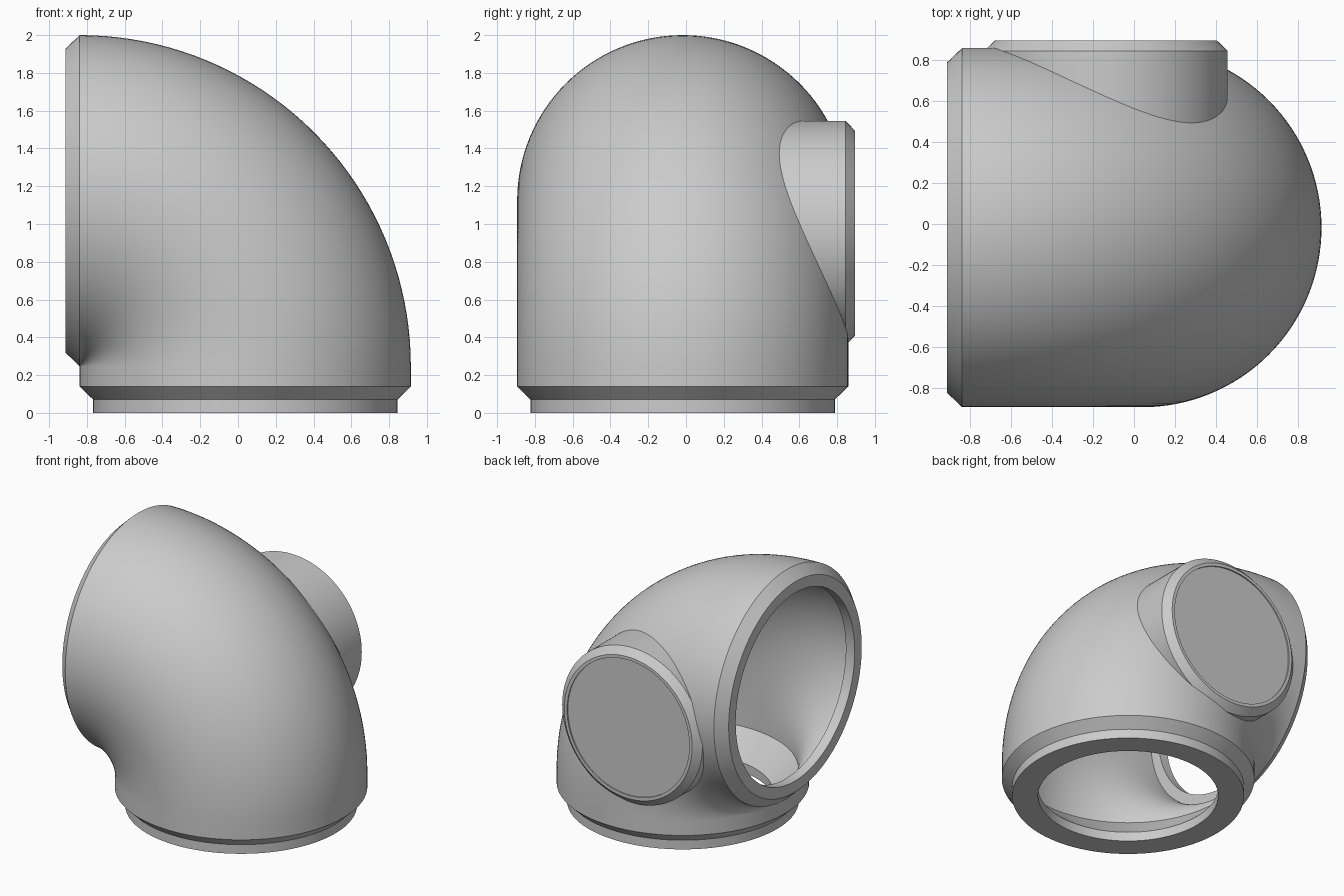
import bpy
import bmesh
from math import sin, cos, pi, radians
from mathutils import Vector

cube = bpy.data.objects.get("Cube")
if cube:
    bpy.data.objects.remove(cube, do_unlink=True)

SEG = 128
ARC = 40
BEND = 0.8765                               # centreline and outer pipe radius
BORE = 0.8
PIVOT = Vector((-0.838, -0.0175, 0.247))    # centre of the bend

grey = bpy.data.materials.new("light_grey")
grey.use_nodes = True
colour = (0.6, 0.6, 0.6, 1)
grey.diffuse_color = colour
grey.node_tree.nodes["Principled BSDF"].inputs["Base Color"].default_value = colour


def station(angle, radius, offset=0.0):
    """Ring across the bend at an angle, shifted along the pipe axis."""
    out = Vector((cos(angle), 0, sin(angle)))
    along = Vector((-sin(angle), 0, cos(angle)))
    centre = PIVOT + out * BEND + along * offset
    side = Vector((0, 1, 0))
    return [centre + radius * (out * cos(t) + side * sin(t))
            for t in (2 * pi * i / SEG for i in range(SEG))]


def bend(radius):
    return [station(pi / 2 * i / ARC, radius) for i in range(ARC + 1)]


def base(profile):
    return [station(0, r, z - PIVOT.z) for r, z in profile]


def loft(name, rings, closed=False):
    """Skin a row of rings; join last to first, or cap both ends."""
    bm = bmesh.new()
    loops = [[bm.verts.new(p) for p in ring] for ring in rings]
    pairs = list(zip(loops, loops[1:]))
    if closed:
        pairs.append((loops[-1], loops[0]))
    else:
        bm.faces.new(loops[0])
        bm.faces.new(loops[-1])
    for a, b in pairs:
        for i in range(SEG):
            j = (i + 1) % SEG
            bm.faces.new((a[i], a[j], b[j], b[i]))
    bmesh.ops.remove_doubles(bm, verts=bm.verts, dist=1e-5)
    bmesh.ops.recalc_face_normals(bm, faces=bm.faces)
    mesh = bpy.data.meshes.new(name)
    bm.to_mesh(mesh)
    bm.free()
    mesh.materials.append(grey)
    obj = bpy.data.objects.new(name, mesh)
    bpy.context.collection.objects.link(obj)
    return obj


def smooth(obj):
    bpy.ops.object.select_all(action="DESELECT")
    obj.select_set(True)
    bpy.context.view_layer.objects.active = obj
    bpy.ops.object.shade_smooth_by_angle(angle=radians(25))


# Hollow elbow: outer skin from base to mouth, inward lip, then the bore back down
outer = base(((0.805, 0), (0.805, 0.07), (BEND, 0.14)))
lip = [station(pi / 2, r, d) for r, d in ((0.805, 0.075), (0.72, 0.075), (0.72, 0))]
seat = base(((0.625, 0.07), (0.625, 0)))
elbow = loft("elbow_pipe", outer + bend(BEND) + lip + bend(BORE)[::-1] + seat, True)
smooth(elbow)

# Side boss with a chamfered rim and a shallow closed plate
boss_profile = ((0.594, 0.0), (0.594, 0.845), (0.542, 0.895),
                (0.518, 0.895), (0.518, 0.885))
boss = loft("side_boss", [
    [Vector((-0.137 + r * cos(2 * pi * i / SEG), y, 0.952 + r * sin(2 * pi * i / SEG)))
     for i in range(SEG)] for r, y in boss_profile])

# Trim the boss inside the pipe wall so the bore stays clear
cutter = loft("boss_cutter", bend((BEND + BORE) / 2))
cutter.hide_render = True
trim = boss.modifiers.new("trim", "BOOLEAN")
trim.operation = "DIFFERENCE"
trim.solver = "EXACT"
trim.object = cutter
bpy.context.view_layer.objects.active = boss
bpy.ops.object.modifier_apply(modifier="trim")
bpy.data.objects.remove(cutter, do_unlink=True)
smooth(boss)
